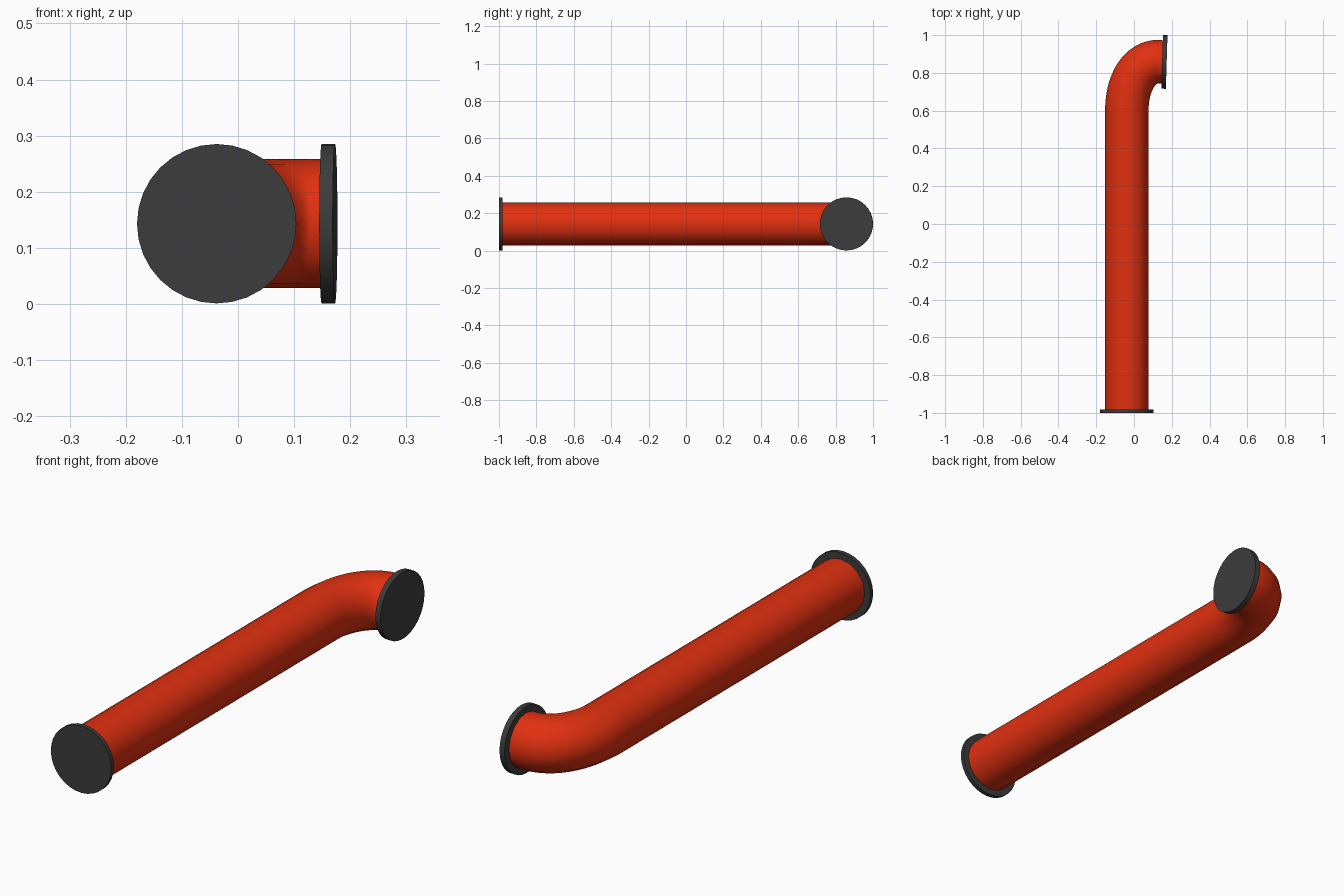
import bpy
import math
from mathutils import Vector

cube = bpy.data.objects.get("Cube")
if cube:
    bpy.data.objects.remove(cube, do_unlink=True)

AXIS_X, AXIS_Z = -0.038, 0.143
PIPE_R, FLANGE_R = 0.115, 0.142
SIDES = 32


def make_material(name, color):
    mat = bpy.data.materials.new(name)
    mat.use_nodes = True
    mat.diffuse_color = color
    mat.node_tree.nodes["Principled BSDF"].inputs["Base Color"].default_value = color
    return mat


red = make_material("red paint", (0.75, 0.03, 0.005, 1))
grey = make_material("dark grey", (0.045, 0.045, 0.045, 1))


def finish(obj, name, mat):
    obj.name = name
    obj.data.name = name
    obj.data.materials.append(mat)
    bpy.ops.object.select_all(action="DESELECT")
    obj.select_set(True)
    bpy.context.view_layer.objects.active = obj
    bpy.ops.object.shade_smooth_by_angle(angle=math.radians(35))


# Pipe: a straight run, then an elbow turning towards +x
curve = bpy.data.curves.new("pipe_path", "CURVE")
curve.dimensions = "3D"
curve.resolution_u = 24
curve.bevel_depth = PIPE_R
curve.bevel_resolution = SIDES // 4 - 2
curve.use_fill_caps = True
spline = curve.splines.new("BEZIER")
# x, y, incoming handle offset, outgoing handle offset
path = [
    (AXIS_X, -0.985, (0, -0.1), (0, 0.1)),
    (AXIS_X, 0.60, (0, -0.1), (0, 0.15)),
    (0.13, 0.86, (-0.10, 0), (0.005, 0)),
    (0.15, 0.86, (-0.005, 0), (0.005, 0)),
]
spline.bezier_points.add(len(path) - 1)
for point, (x, y, before, after) in zip(spline.bezier_points, path):
    point.handle_left_type = point.handle_right_type = "FREE"
    point.co = (x, y, AXIS_Z)
    point.handle_left = (x + before[0], y + before[1], AXIS_Z)
    point.handle_right = (x + after[0], y + after[1], AXIS_Z)
path_obj = bpy.data.objects.new("pipe_path", curve)
bpy.context.collection.objects.link(path_obj)
bpy.ops.object.select_all(action="DESELECT")
path_obj.select_set(True)
bpy.context.view_layer.objects.active = path_obj
bpy.ops.object.convert(target="MESH")
finish(bpy.context.object, "pipe", red)


# End flanges: solid discs facing along the pipe
def flange(name, center, direction, depth):
    bpy.ops.mesh.primitive_cylinder_add(
        vertices=SIDES, radius=FLANGE_R, depth=depth, location=center)
    obj = bpy.context.object
    obj.rotation_euler = Vector(direction).to_track_quat("Z", "Y").to_euler()
    finish(obj, name, grey)


flange("front_flange", (AXIS_X, -0.991, AXIS_Z), (0, -1, 0), 0.018)
flange("side_flange", (0.161, 0.858, AXIS_Z), (1, -0.03, 0), 0.024)
